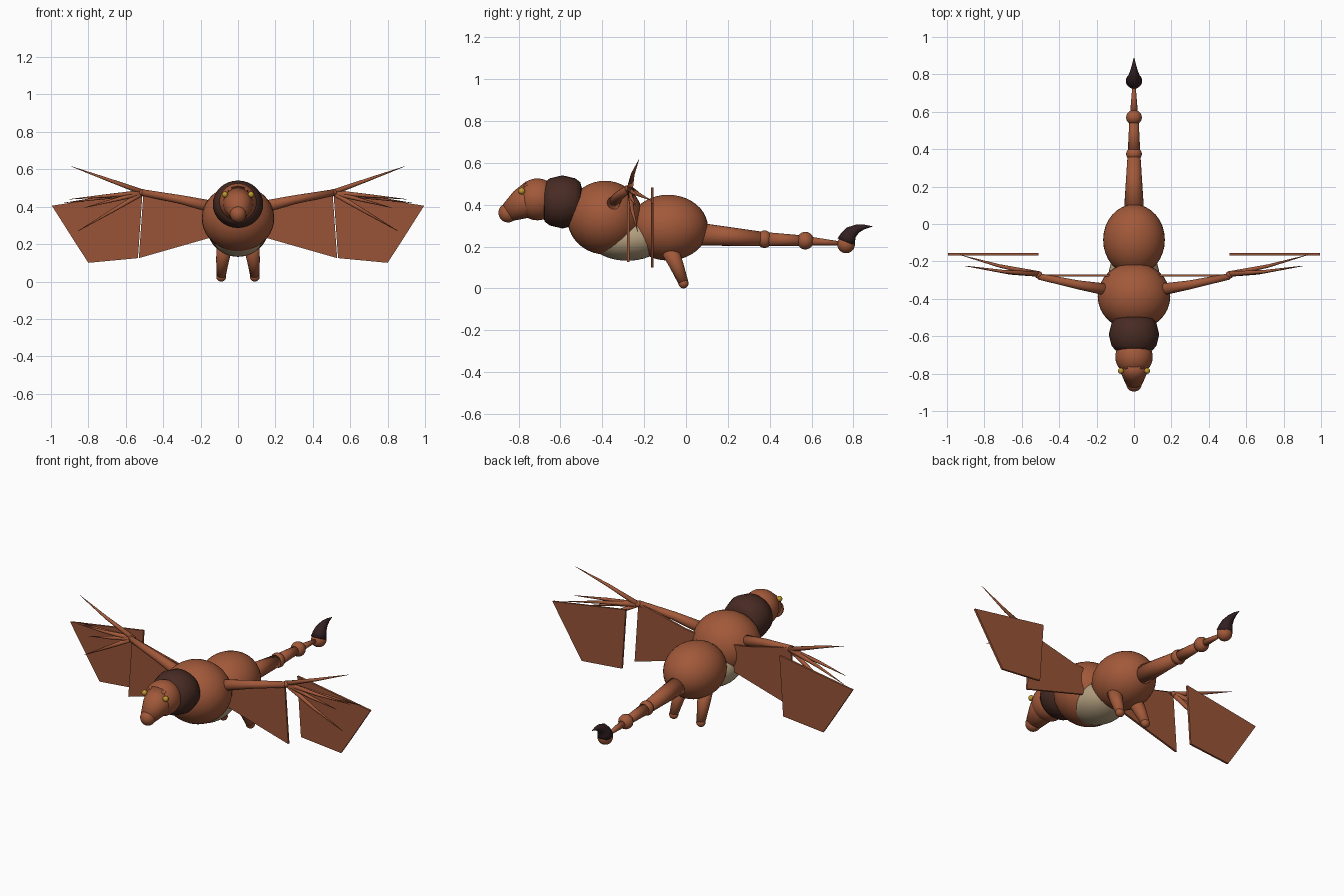
import bpy, bmesh, math
from mathutils import Vector

cube = bpy.data.objects.get("Cube")
if cube:
    bpy.data.objects.remove(cube, do_unlink=True)


def material(name, rgb):
    m = bpy.data.materials.new(name)
    m.use_nodes = True
    m.diffuse_color = (*rgb, 1)
    bsdf = m.node_tree.nodes["Principled BSDF"]
    bsdf.inputs["Base Color"].default_value = (*rgb, 1)
    bsdf.inputs["Roughness"].default_value = 0.8
    return m


RUST = material("rust hide", (0.36, 0.10, 0.042))
SKIN = material("wing skin", (0.32, 0.088, 0.038))
MANE = material("dark brown mane", (0.065, 0.024, 0.017))
STING = material("black stinger", (0.032, 0.014, 0.016))
CREAM = material("cream belly", (0.47, 0.36, 0.22))
YELLOW = material("yellow eye", (0.52, 0.31, 0.03))


def finish(bm, name, mat, smooth=True):
    bmesh.ops.recalc_face_normals(bm, faces=bm.faces)
    for f in bm.faces:
        f.smooth = smooth
    mesh = bpy.data.meshes.new(name)
    bm.to_mesh(mesh)
    bm.free()
    mesh.materials.append(mat)
    ob = bpy.data.objects.new(name, mesh)
    bpy.context.collection.objects.link(ob)
    return ob


def ball(name, mat, centre, size):
    """Ellipsoid with the given radii."""
    bm = bmesh.new()
    bmesh.ops.create_uvsphere(bm, u_segments=32, v_segments=20, radius=1)
    for v in bm.verts:
        v.co = Vector(a * b for a, b in zip(v.co, size)) + Vector(centre)
    return finish(bm, name, mat)


def tube(name, mat, path, radii, sides=20):
    """Tapered round limb following a path."""
    pts = [Vector(p) for p in path]
    bm = bmesh.new()
    rings = []
    last = Vector((0, 0, 1))
    turn = last.rotation_difference(last)
    for i, (p, r) in enumerate(zip(pts, radii)):
        tangent = (pts[min(i + 1, len(pts) - 1)] - pts[max(i - 1, 0)]).normalized()
        turn = last.rotation_difference(tangent) @ turn
        last = tangent
        angles = [math.tau * k / sides for k in range(sides)]
        rings.append([bm.verts.new(p + turn @ Vector((r * math.cos(a), r * math.sin(a), 0)))
                      for a in angles])
    for a, b in zip(rings, rings[1:]):
        for k in range(sides):
            n = (k + 1) % sides
            bm.faces.new((a[k], a[n], b[n], b[k]))
    bm.faces.new(rings[0])
    bm.faces.new(rings[-1])
    return finish(bm, name, mat)


def panel(name, y, outline, side):
    """Thin upright wing membrane."""
    bm = bmesh.new()
    bm.faces.new([bm.verts.new((side * x, y, z)) for x, z in outline])
    ob = finish(bm, name, SKIN, False)
    mod = ob.modifiers.new("thickness", "SOLIDIFY")
    mod.thickness = 0.012
    mod.offset = 0
    return ob


# Torso
ball("chest", RUST, (0, -0.387, 0.338), (0.194, 0.181, 0.176))
ball("hindquarters", RUST, (0, -0.085, 0.29), (0.165, 0.19, 0.157))
ball("belly", CREAM, (0, -0.28, 0.237), (0.135, 0.18, 0.105))

# Mane collar, neck and head
collar = tube("mane", MANE,
              [(0, y, 0.413) for y in (-0.685, -0.675, -0.65, -0.59, -0.53, -0.505, -0.495)],
              (0.06, 0.1, 0.12, 0.135, 0.12, 0.1, 0.06), 32)
for v in collar.data.vertices:
    v.co.z = 0.413 + (v.co.z - 0.413) * 0.94
ball("skull", RUST, (0, -0.71, 0.425), (0.1, 0.1, 0.1))
tube("snout", RUST, [(0, -0.73, 0.425), (0, -0.79, 0.40), (0, -0.85, 0.362)],
     (0.092, 0.072, 0.046))
ball("nose", RUST, (0, -0.85, 0.361), (0.043, 0.046, 0.046))

# Tail segments, joints and stinger
tube("tail_base", RUST, [(0, 0.05, 0.26), (0, 0.375, 0.235)], (0.055, 0.034))
ball("tail_joint_front", RUST, (0, 0.375, 0.235), (0.042, 0.036, 0.042))
tube("tail_middle", RUST, [(0, 0.375, 0.235), (0, 0.57, 0.228)], (0.034, 0.024))
ball("tail_joint_rear", RUST, (0, 0.57, 0.228), (0.042, 0.04, 0.042))
tube("tail_end", RUST, [(0, 0.58, 0.227), (0, 0.75, 0.214)], (0.022, 0.008))
ball("tail_bulb", RUST, (0, 0.765, 0.21), (0.042, 0.042, 0.042))
tube("stinger", STING,
     [(0, 0.765, 0.222), (0, 0.775, 0.247), (0, 0.79, 0.268), (0, 0.82, 0.286), (0, 0.852, 0.294),
      (0, 0.89, 0.296)],
     (0.044, 0.038, 0.031, 0.02, 0.011, 0.001))

# Outlines of the inner and outer membranes, in x and z
INNER = [(0.11, 0.40), (0.20, 0.41), (0.505, 0.485), (0.53, 0.125), (0.11, 0.245)]
OUTER = [(0.51, 0.483), (0.995, 0.405), (0.865, 0.20), (0.80, 0.10), (0.535, 0.125)]

# Wing finger tips
TIPS = [(0.89, -0.225, 0.615), (0.93, -0.165, 0.42), (0.90, -0.225, 0.44),
        (0.82, -0.24, 0.395), (0.855, -0.23, 0.27)]

for s, tag in ((1, "left"), (-1, "right")):
    ball(tag + "_eye", YELLOW, (s * 0.07, -0.785, 0.465), (0.016, 0.016, 0.016))

    # Hind leg
    tube(tag + "_leg", RUST,
         [(s * 0.07, -0.09, 0.21), (s * 0.083, -0.045, 0.11), (s * 0.09, -0.012, 0.027)],
         (0.045, 0.034, 0.024))
    ball(tag + "_foot", RUST, (s * 0.09, -0.012, 0.025), (0.026, 0.024, 0.025))

    # Wing arm, fingers and membranes
    tube(tag + "_wing_arm", RUST,
         [(s * 0.12, -0.355, 0.395), (s * 0.3, -0.325, 0.437), (s * 0.51, -0.28, 0.476)],
         (0.034, 0.024, 0.017))
    ball(tag + "_wing_wrist", RUST, (s * 0.51, -0.272, 0.476), (0.02, 0.02, 0.018))
    for i, (x, y, z) in enumerate(TIPS):
        tip = Vector((s * x, y, z))
        base = Vector((s * 0.505, -0.268, 0.476))
        middle = base.lerp(tip, 0.5) - Vector((0, 0.008, 0))
        tube(f"{tag}_wing_finger_{i + 1}", RUST, [base, middle, tip],
             (0.015, 0.009, 0.001), 10)
    panel(tag + "_inner_membrane", -0.276, INNER, s)
    panel(tag + "_outer_membrane", -0.162, OUTER, s)
